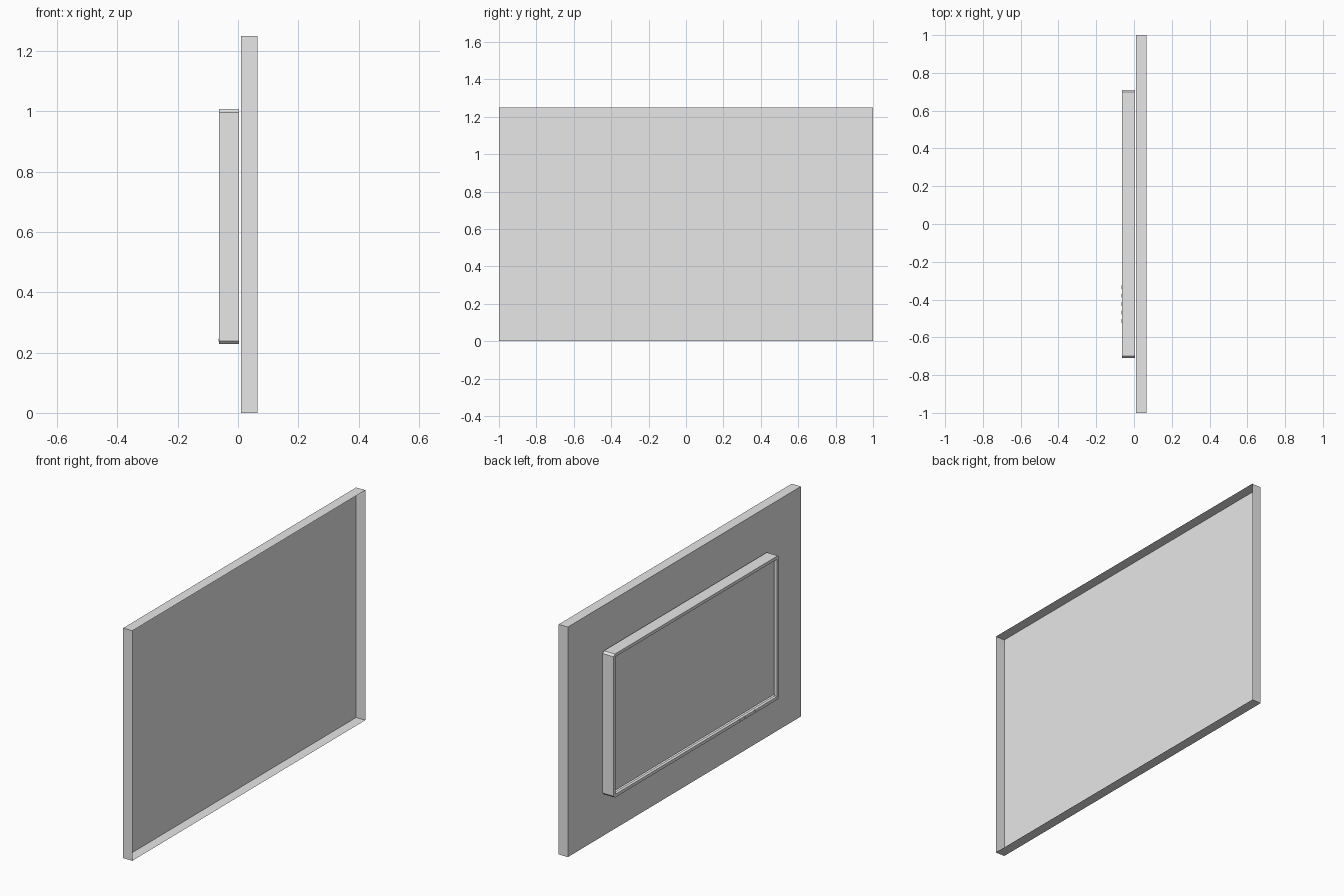
import bpy
import bmesh
from mathutils import Vector

default_cube = bpy.data.objects.get("Cube")
if default_cube:
    bpy.data.objects.remove(default_cube)

grey = bpy.data.materials.new("plain_grey")
grey.use_nodes = True
grey.diffuse_color = (0.8, 0.8, 0.8, 1)
grey.node_tree.nodes["Principled BSDF"].inputs["Base Color"].default_value = (0.8, 0.8, 0.8, 1)


def box(low, high):
    """Start a bmesh box spanning two opposite corners."""
    low, high = Vector(low), Vector(high)
    bm = bmesh.new()
    bmesh.ops.create_cube(bm, size=1)
    bmesh.ops.scale(bm, vec=high - low, verts=bm.verts)
    bmesh.ops.translate(bm, vec=(low + high) / 2, verts=bm.verts)
    bm.normal_update()
    return bm


def face_towards(bm, x_direction):
    return next(f for f in bm.faces if f.normal.x * x_direction > 0.9)


def finish(bm, name):
    mesh = bpy.data.meshes.new(name)
    bm.to_mesh(mesh)
    bm.free()
    mesh.materials.append(grey)
    obj = bpy.data.objects.new(name, mesh)
    bpy.context.collection.objects.link(obj)
    return obj


# Wall panel: a shallow tray, open on the side away from the television
bm = box((0.01, -1, 0), (0.065, 1, 1.25))
bmesh.ops.delete(bm, geom=[face_towards(bm, 1)], context="FACES_ONLY")
finish(bm, "wall_panel")

# Television casing: chamfered corners, flat bezel and a recessed opening
FRONT, BACK = -0.0625, 0.004
HALF_WIDTH, BOTTOM, TOP = 0.71, 0.228, 1.008
BEZEL, RECESS, CHAMFER = 0.024, 0.017, 0.011

bm = box((FRONT, -HALF_WIDTH, BOTTOM), (BACK, HALF_WIDTH, TOP))
corner_edges = [e for e in bm.edges
                if abs(e.verts[0].co.x - e.verts[1].co.x) > 0.01]
opening = face_towards(bm, -1)
bmesh.ops.inset_region(bm, faces=[opening], thickness=BEZEL)
pushed = bmesh.ops.extrude_face_region(bm, geom=[opening])["geom"]
bmesh.ops.translate(bm, vec=(RECESS, 0, 0),
                    verts=[v for v in pushed if isinstance(v, bmesh.types.BMVert)])
if opening.is_valid:
    bmesh.ops.delete(bm, geom=[opening], context="FACES_ONLY")
bmesh.ops.delete(bm, geom=[f for f in pushed if isinstance(f, bmesh.types.BMFace)],
                 context="FACES_ONLY")
bmesh.ops.bevel(bm, geom=corner_edges, offset=CHAMFER, segments=1, affect="EDGES")
bmesh.ops.recalc_face_normals(bm, faces=bm.faces)
finish(bm, "television_casing")

# Screen plate at the bottom of the recess
screen_x = FRONT + RECESS
finish(box((screen_x, -HALF_WIDTH + BEZEL, BOTTOM + BEZEL),
           (screen_x + 0.005, HALF_WIDTH - BEZEL, TOP - BEZEL)), "screen")

# Row of small buttons along the lower bezel
for i in range(5):
    y = -0.335 - i * 0.0445
    finish(box((-0.065, y - 0.01, 0.236), (FRONT + 0.002, y + 0.01, 0.246)),
           f"button_{i + 1}")
